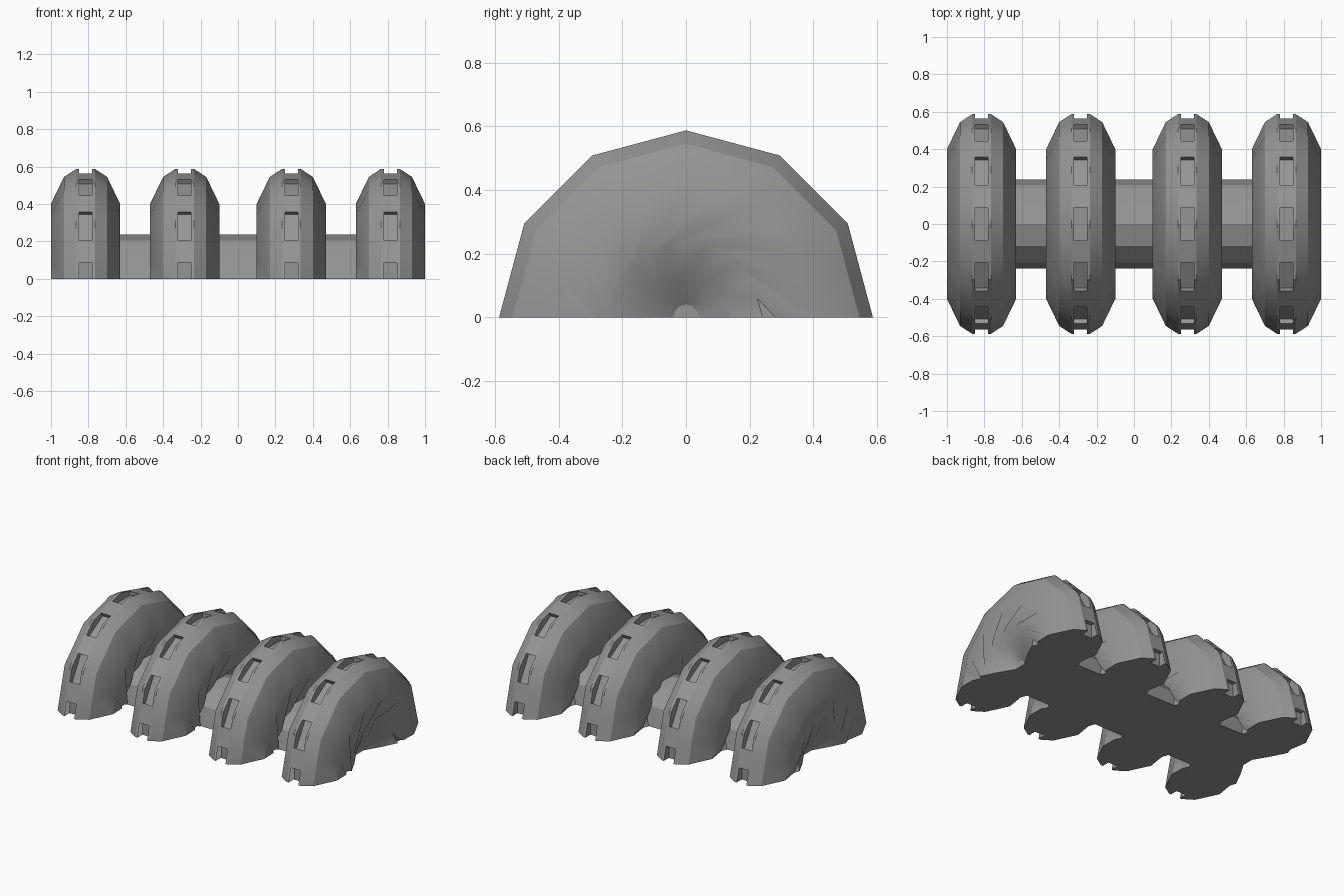
import bpy, bmesh
from math import sin, cos, pi, radians
from mathutils import Matrix, Vector

cube = bpy.data.objects.get("Cube")
if cube:
    bpy.data.objects.remove(cube, do_unlink=True)

gray = bpy.data.materials.new("plain_gray")
gray.use_nodes = True
color = (0.3, 0.3, 0.3, 1)
gray.diffuse_color = color
gray.node_tree.nodes["Principled BSDF"].inputs["Base Color"].default_value = color

STEPS = 24


def make_object(name, bm):
    bmesh.ops.recalc_face_normals(bm, faces=bm.faces)
    mesh = bpy.data.meshes.new(name)
    bm.to_mesh(mesh)
    bm.free()
    mesh.materials.append(gray)
    obj = bpy.data.objects.new(name, mesh)
    bpy.context.collection.objects.link(obj)
    return obj


def box(bm, size, matrix):
    bmesh.ops.create_cube(bm, size=1, matrix=matrix @ Matrix.Diagonal((*size, 1)))


def ring(bm, x, r, twist=0, step=0):
    """Twelve-sided ring around the x axis; step sinks every other point."""
    side = 1 if x > 0 else -1
    verts = []
    for i in range(STEPS):
        a = 2 * pi * i / STEPS
        odd = i % 2
        rad = r * (cos(pi / 12) if odd else 1)
        verts.append(bm.verts.new((x - side * step * odd,
                                   rad * cos(a + twist), rad * sin(a + twist))))
    return verts


def lathe(bm, rings):
    for a, b in zip(rings, rings[1:]):
        for i in range(STEPS):
            j = (i + 1) % STEPS
            bm.faces.new((a[i], a[j], b[j], b[i]))
    for end in (rings[0], rings[-1]):
        bm.faces.new(end)


def cut(obj, cutter):
    mod = obj.modifiers.new("cut", "BOOLEAN")
    mod.operation = "DIFFERENCE"
    mod.solver = "EXACT"
    mod.object = cutter
    bpy.context.view_layer.objects.active = obj
    bpy.ops.object.modifier_apply(modifier=mod.name)
    bpy.data.objects.remove(cutter, do_unlink=True)


def cut_ground(obj):
    bm = bmesh.new()
    box(bm, (4, 4, 2), Matrix.Translation((0, 0, -1)))
    cut(obj, make_object("ground_cutter", bm))


def smooth(obj, angle):
    bpy.ops.object.select_all(action="DESELECT")
    obj.select_set(True)
    bpy.context.view_layer.objects.active = obj
    bpy.ops.object.shade_smooth_by_angle(angle=radians(angle))


# Wheel: bevelled rim, swirled side and funnel-shaped centre, mirrored in x
half = [(0.05, 0.587, 0, 0), (0.115, 0.545, 0, 0), (0.185, 0.40, 0, 0),
        (0.18, 0.24, pi / 6, 0.025), (0.13, 0.14, pi / 6, 0),
        (0.07, 0.04, pi / 6, 0)]
bm = bmesh.new()
left = [ring(bm, x, r, t, s) for x, r, t, s in half]
right = [ring(bm, -x, r, t, s) for x, r, t, s in half]
lathe(bm, right[::-1] + left)
wheel = make_object("wheel_1", bm)

# Slots around the rim
bm = bmesh.new()
for i in range(7):
    turn = Matrix.Rotation(i * pi / 6, 4, "X")
    box(bm, (0.07, 0.2, 0.175), turn @ Matrix.Translation((0, 0.635, 0)))
cut(wheel, make_object("slot_cutter", bm))
cut_ground(wheel)
smooth(wheel, 28)

# Row of four wheels
for n, x in enumerate((-0.815, -0.285, 0.285, 0.815)):
    obj = wheel
    if n:
        obj = bpy.data.objects.new(f"wheel_{n + 1}", wheel.data)
        bpy.context.collection.objects.link(obj)
    obj.location.x = x

# Axle through the wheels
bm = bmesh.new()
lathe(bm, [ring(bm, -0.815, 0.237), ring(bm, 0.815, 0.237)])
axle = make_object("axle", bm)
cut_ground(axle)
